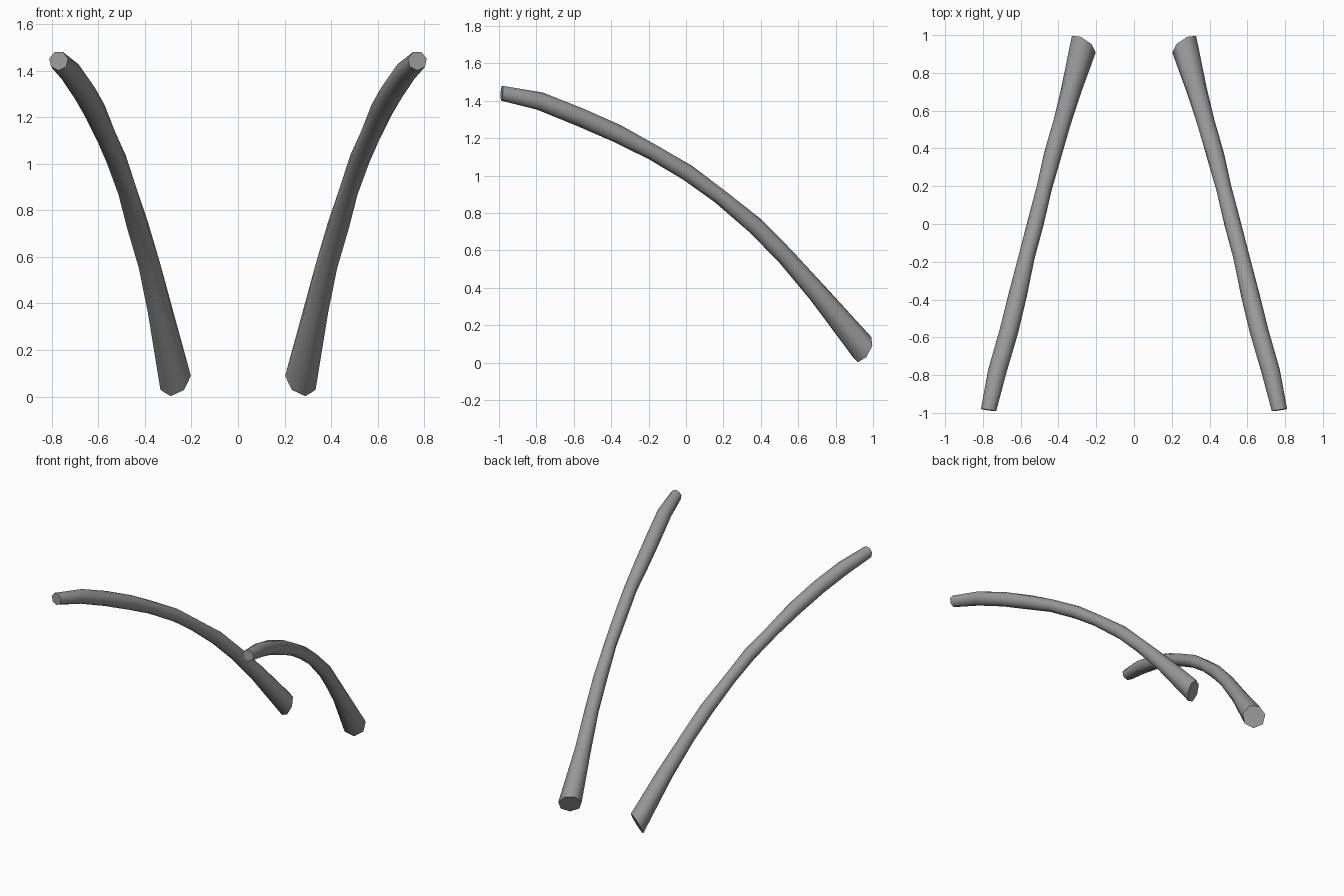
import bpy, bmesh, math
from mathutils import Vector

if "Cube" in bpy.data.objects:
    bpy.data.objects.remove(bpy.data.objects["Cube"], do_unlink=True)

SIDES = 7

grey = bpy.data.materials.new("mid grey")
grey.use_nodes = True
grey.diffuse_color = (0.32, 0.32, 0.32, 1)
bsdf = next(n for n in grey.node_tree.nodes if n.type == 'BSDF_PRINCIPLED')
bsdf.inputs["Base Color"].default_value = (0.32, 0.32, 0.32, 1)
bsdf.inputs["Roughness"].default_value = 0.7

# Centre line of one curved shaft, tip to base: x, y, z, radius
PATH = [
    (0.770, -0.985, 1.442, 0.042),
    (0.724, -0.780, 1.396, 0.050),
    (0.663, -0.570, 1.315, 0.051),
    (0.614, -0.370, 1.224, 0.050),
    (0.570, -0.180, 1.127, 0.044),
    (0.520, 0.010, 1.013, 0.045),
    (0.478, 0.180, 0.890, 0.042),
    (0.428, 0.375, 0.727, 0.048),
    (0.383, 0.530, 0.570, 0.048),
    (0.332, 0.710, 0.364, 0.055),
    (0.270, 0.946, 0.073, 0.079),
]
TIP_NORMAL = Vector((0.15, -1.0, 0.05))
BASE_NORMAL = Vector((-0.50, 0.72, -0.42))


def ring_direction(i):
    """Direction each cross-section faces; both ends are cut at a slant."""
    if i == 0:
        return -TIP_NORMAL.normalized()
    if i == len(PATH) - 1:
        return BASE_NORMAL.normalized()
    return (Vector(PATH[i + 1][:3]) - Vector(PATH[i - 1][:3])).normalized()


def make_shaft(name, side):
    bm = bmesh.new()
    rings = []
    for i, (x, y, z, r) in enumerate(PATH):
        d = ring_direction(i)
        across = d.cross(Vector((0, 0, 1))).normalized()
        up = across.cross(d)
        ring = []
        for k in range(SIDES):
            # every second ring is turned by half a side
            a = 2 * math.pi * (k + 0.5 * (i % 2 == 0)) / SIDES
            p = Vector((x, y, z)) + r * (math.cos(a) * up + math.sin(a) * across)
            ring.append(bm.verts.new((p.x * side, p.y, p.z)))
        rings.append(ring)

    # bands of alternating triangles between the rings
    for i in range(len(rings) - 1):
        ahead, behind = (rings[i], rings[i + 1]) if i % 2 == 0 else (rings[i + 1], rings[i])
        for k in range(SIDES):
            n = (k + 1) % SIDES
            bm.faces.new((behind[k], ahead[k], behind[n]))
            bm.faces.new((ahead[k], ahead[n], behind[n]))

    # flat end caps
    bm.faces.new(rings[0])
    bm.faces.new(rings[-1])
    bmesh.ops.recalc_face_normals(bm, faces=bm.faces[:])

    mesh = bpy.data.meshes.new(name)
    bm.to_mesh(mesh)
    bm.free()
    mesh.materials.append(grey)
    obj = bpy.data.objects.new(name, mesh)
    bpy.context.collection.objects.link(obj)

    bpy.ops.object.select_all(action='DESELECT')
    obj.select_set(True)
    bpy.context.view_layer.objects.active = obj
    bpy.ops.object.shade_smooth_by_angle(angle=math.radians(60))


make_shaft("left_curved_shaft", 1)
make_shaft("right_curved_shaft", -1)
